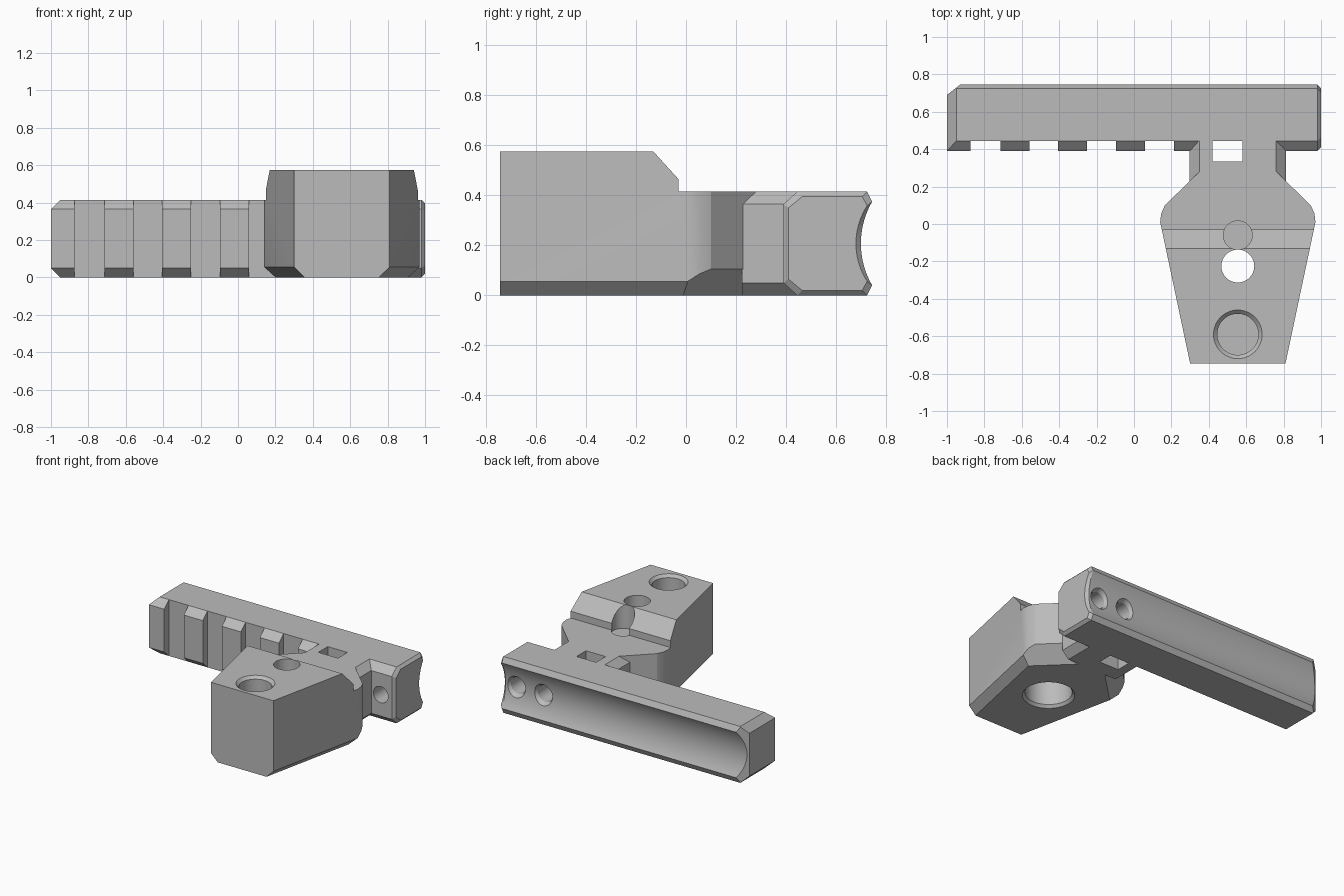
import bpy, bmesh, math
from mathutils import Vector

cube = bpy.data.objects.get("Cube")
if cube:
    bpy.data.objects.remove(cube)

GREY = (0.5, 0.5, 0.5, 1)
mat = bpy.data.materials.new("plain_grey")
mat.use_nodes = True
mat.diffuse_color = GREY
mat.node_tree.nodes["Principled BSDF"].inputs["Base Color"].default_value = GREY

H = 0.415         # rail height
TOP = 0.575       # clamp body height
MID = 0.555       # clamp centre line in x


def loft(name, rings, cuts=()):
    """Solid through rings of equal length, trimmed by planes (point, outward normal)."""
    bm = bmesh.new()
    loops = [[bm.verts.new(p) for p in ring] for ring in rings]
    n = len(loops[0])
    for a, b in zip(loops, loops[1:]):
        for i in range(n):
            j = (i + 1) % n
            bm.faces.new((a[i], a[j], b[j], b[i]))
    bm.faces.new(loops[0][::-1])
    bm.faces.new(loops[-1])
    for point, normal in cuts:
        geom = bm.verts[:] + bm.edges[:] + bm.faces[:]
        bmesh.ops.bisect_plane(bm, geom=geom, plane_co=point, plane_no=Vector(normal).normalized(),
                               clear_outer=True)
        bmesh.ops.holes_fill(bm, edges=[e for e in bm.edges if e.is_boundary], sides=0)
    bmesh.ops.recalc_face_normals(bm, faces=bm.faces[:])
    mesh = bpy.data.meshes.new(name)
    bm.to_mesh(mesh)
    bm.free()
    mesh.materials.append(mat)
    obj = bpy.data.objects.new(name, mesh)
    bpy.context.collection.objects.link(obj)
    return obj


def prism(name, pts, axis, lo, hi, cuts=()):
    place = {"x": lambda p, t: (t, p[0], p[1]), "y": lambda p, t: (p[0], t, p[1]),
             "z": lambda p, t: (p[0], p[1], t)}[axis]
    return loft(name, [[place(p, t) for p in pts] for t in (lo, hi)], cuts)


def box(name, x0, x1, y0, y1, z0, z1):
    return prism(name, [(x0, y0), (x1, y0), (x1, y1), (x0, y1)], "z", z0, z1)


def bore(name, axis, a, b, steps, n=48):
    """Round cutter along z or y; steps are (position, radius)."""
    rings = []
    for t, r in steps:
        circle = [(a + r * math.cos(2 * math.pi * i / n), b + r * math.sin(2 * math.pi * i / n))
                  for i in range(n)]
        rings.append([(u, v, t) if axis == "z" else (u, t, v) for u, v in circle])
    return loft(name, rings)


def combine(target, other, op):
    mod = target.modifiers.new(op, "BOOLEAN")
    mod.operation, mod.solver, mod.object = op, "EXACT", other
    bpy.context.view_layer.objects.active = target
    bpy.ops.object.modifier_apply(modifier=mod.name)
    bpy.data.objects.remove(other)


# Rail bar with a concave back and bevelled ends
zc, radius = H / 2, 0.334
sweep = math.asin(0.1675 / radius)
groove = [(0.70 + radius * (1 - math.cos(a)), zc + radius * math.sin(a))
          for a in (sweep * (i / 12 - 1) for i in range(25))]
section = ([(0.39, 0.05), (0.445, 0), (0.725, 0)] + groove
           + [(0.725, H), (0.445, H), (0.39, H - 0.05)])
inset = [(y + (0.02 if y < 0.6 else -0.02), zc + (z - zc) * 0.905) for y, z in section]
rings = [[(x, y, z) for y, z in pts] for x, pts in ((-1, section), (0.98, section), (1, inset))]
mount = loft("rail_mount", rings, [
    ((-1, 0, H - 0.05), (-1, 0, 1)),
    ((-1, 0, 0.05), (-1, 0, -1)),
    ((-1, 0.69, 0), (-0.055, 0.07, 0)),
])

# Gaps between the rail teeth
for x0, x1 in ((-0.875, -0.715), (-0.56, -0.405), (-0.25, -0.095), (0.06, 0.215), (0.34, 0.76)):
    combine(mount, box("gap_cutter", x0, x1, 0.3, 0.445, -0.1, 0.6), "DIFFERENCE")

# Clamp body: tapered outline, mirrored about its centre line
half = [(0.255, -0.745), (0.415, 0.01), (0.41, 0.055), (0.39, 0.1), (0.205, 0.28)]
outline = [(MID + x, y) for x, y in half] + [(MID - x, y) for x, y in reversed(half)]
cuts = []
for s in (-1, 1):
    for (xa, ya), (xb, yb), rise in ((half[0], half[1], 0.055), (half[3], half[4], 0.105)):
        side = Vector((s * (yb - ya), xa - xb, 0)).normalized()
        cuts.append(((MID + s * xa, ya, rise), side + Vector((0, 0, -1))))
body = prism("clamp_body", outline, "z", 0, TOP, cuts)
step = [(-0.13, TOP), (-0.03, 0.465), (-0.03, H), (0.6, H), (0.6, 0.8), (-0.13, 0.8)]
combine(body, prism("step_cutter", step, "x", -0.5, 1.5), "DIFFERENCE")

# Neck joining body and rail, bevelled along its long edges
neck_half = [(0.205, 0), (0.258, 0.05), (0.258, H - 0.05), (0.205, H)]
neck = [(MID + x, z) for x, z in neck_half] + [(MID - x, z) for x, z in reversed(neck_half)]
combine(body, prism("neck", neck, "y", 0.225, 0.46), "UNION")
combine(mount, body, "UNION")

# Holes and slot
cutters = [
    box("slot", 0.42, 0.58, 0.335, 0.445, -0.1, 0.6),
    bore("blind_bore", "z", MID, -0.59, [(0.46, 0.11), (TOP - 0.02, 0.11), (TOP, 0.13), (0.7, 0.13)]),
    bore("bolt_hole", "z", MID, -0.225, [(0.2, 0.088), (0.7, 0.088)]),
    bore("nut_recess", "z", MID, -0.225, [(-0.1, 0.175), (0, 0.175), (0.02, 0.158), (0.3, 0.158)]),
    bore("step_notch", "z", MID, -0.06, [(0.4, 0.077), (0.7, 0.077)]),
    bore("through_screw", "y", 0.89, zc, [(0.3, 0.06), (0.68, 0.06), (0.72, 0.085), (0.8, 0.085)]),
    bore("blind_screw", "y", 0.67, zc, [(0.45, 0.06), (0.68, 0.06), (0.72, 0.085), (0.8, 0.085)]),
]
for cutter in cutters:
    combine(mount, cutter, "DIFFERENCE")

# Smooth the round surfaces, keep the edges sharp
bpy.ops.object.select_all(action="DESELECT")
mount.select_set(True)
bpy.context.view_layer.objects.active = mount
bpy.ops.object.shade_smooth_by_angle(angle=math.radians(20))
